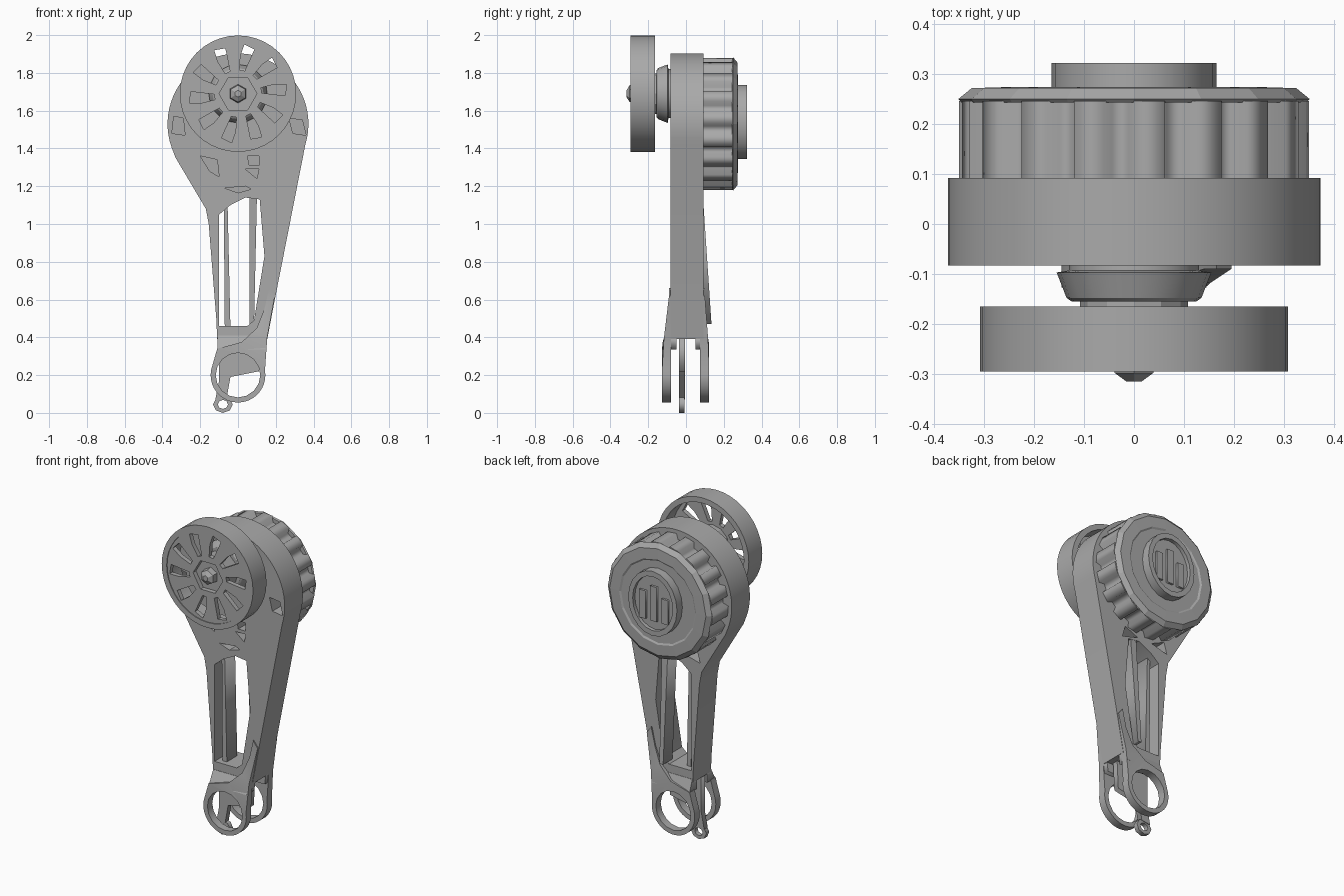
import bpy, bmesh
from math import sin, cos, pi, radians
from mathutils import Matrix

cube = bpy.data.objects.get("Cube")
if cube:
    bpy.data.objects.remove(cube, do_unlink=True)

grey = bpy.data.materials.new("plain grey")
grey.use_nodes = True
colour = (0.4, 0.4, 0.4, 1)
grey.diffuse_color = colour
grey.node_tree.nodes["Principled BSDF"].inputs["Base Color"].default_value = colour

HEAD_Z, HEAD_R = 1.53, 0.373
WHEEL_Z, WHEEL_R = 1.69, 0.308
EYE_Z = 0.2


def finish(name, mesh, smooth):
    mesh.materials.clear()
    mesh.materials.append(grey)
    obj = bpy.data.objects.new(name, mesh)
    bpy.context.collection.objects.link(obj)
    if smooth:
        bpy.ops.object.select_all(action='DESELECT')
        obj.select_set(True)
        bpy.context.view_layer.objects.active = obj
        bpy.ops.object.shade_smooth_by_angle(angle=radians(25))
    return obj


def plate(name, loops, y0, y1, smooth=True, move=None):
    """Extrude x-z outlines (the first is outer, the rest holes) from y0 to y1."""
    curve = bpy.data.curves.new(name, 'CURVE')
    curve.dimensions = '2D'
    curve.fill_mode = 'BOTH'
    curve.extrude = (y1 - y0) / 2
    for loop in loops:
        spline = curve.splines.new('POLY')
        spline.points.add(len(loop) - 1)
        for point, (x, z) in zip(spline.points, loop):
            point.co = (x, z, 0, 1)
        spline.use_cyclic_u = True
    temp = bpy.data.objects.new("outline_helper", curve)
    bpy.context.collection.objects.link(temp)
    graph = bpy.context.evaluated_depsgraph_get()
    mesh = bpy.data.meshes.new_from_object(temp.evaluated_get(graph))
    bpy.data.objects.remove(temp, do_unlink=True)
    mesh.transform(Matrix.Translation((0, (y0 + y1) / 2, 0)) @ Matrix.Rotation(pi / 2, 4, 'X'))
    bm = bmesh.new()
    bm.from_mesh(mesh)
    bmesh.ops.remove_doubles(bm, verts=bm.verts, dist=1e-5)
    if move:
        for v in bm.verts:
            v.co.y = move(v.co)
    bmesh.ops.recalc_face_normals(bm, faces=bm.faces)
    bm.to_mesh(mesh)
    bm.free()
    return finish(name, mesh, smooth)


def lathe(name, z, profile, sides, smooth=True):
    """Turn a closed (radius, y) profile around the y axis at height z."""
    bm = bmesh.new()
    rings = [[bm.verts.new((r * sin(a), y, z + r * cos(a)))
              for a in (2 * pi * i / sides for i in range(sides))] for r, y in profile]
    for low, high in zip(rings, rings[1:]):
        for i in range(sides):
            j = (i + 1) % sides
            bm.faces.new((low[i], low[j], high[j], high[i]))
    bm.faces.new(rings[0])
    bm.faces.new(rings[-1])
    bmesh.ops.recalc_face_normals(bm, faces=bm.faces)
    mesh = bpy.data.meshes.new(name)
    bm.to_mesh(mesh)
    bm.free()
    return finish(name, mesh, smooth)


def arc(cx, cz, rx, a0, a1, n, rz=None):
    rz = rz or rx
    return [(cx + rx * cos(radians(a0 + (a1 - a0) * i / n)),
             cz + rz * sin(radians(a0 + (a1 - a0) * i / n))) for i in range(n + 1)]


def ring(z, r, n, rz=None):
    return arc(0, z, r, 0, 360, n, rz)[:-1]


def box(x0, x1, z0, z1):
    return [(x0, z0), (x1, z0), (x1, z1), (x0, z1)]


# Teardrop arm: two shells with a long slot and small lightening holes
arm = arc(0, HEAD_Z, HEAD_R, -17, 200, 40) + [
    (-0.33, 1.35), (-0.17, 1.08), (-0.155, 1.0), (-0.115, 0.5), (-0.11, 0.39),
    (0.155, 0.39), (0.195, 0.6)]
slot = [(-0.10, 0.46), (0.05, 0.46), (0.085, 0.49), (0.14, 0.83), (0.115, 1.13),
        (0.04, 1.14), (-0.04, 1.10), (-0.1, 1.05)]
low_hole = [(-0.07, 1.19), (0.0, 1.165), (0.07, 1.185), (0.04, 1.2)]
pockets = [[(-0.2, 1.36), (-0.11, 1.34), (-0.1, 1.25), (-0.15, 1.28)],
           [(0.05, 1.36), (0.11, 1.36), (0.11, 1.31), (0.06, 1.31)],
           [(0.04, 1.29), (0.11, 1.29), (0.1, 1.24)],
           [(0.27, 1.56), (0.34, 1.55), (0.36, 1.47), (0.29, 1.48)],
           [(-0.34, 1.57), (-0.29, 1.56), (-0.28, 1.47), (-0.35, 1.48)]]
back_holes = [[(s * 0.05, 1.16), (s * 0.16, 1.13), (s * 0.14, 1.2)] for s in (-1, 1)]
plate("arm_front_shell", [arm, slot, low_hole] + pockets, -0.083, 0)
plate("arm_back_shell", [arm, slot] + back_holes, 0, 0.092)

# Bars inside the slot, the right one leaning back at its foot
plate("slot_bar_left", [[(-0.07, 0.45), (-0.04, 0.45), (-0.055, 1.1), (-0.075, 1.1)]],
      -0.05, 0.05, False)
plate("slot_bar_right", [[(0.06, 0.47), (0.085, 0.47), (0.1, 1.14), (0.06, 1.14)]],
      0.0, 0.09, False, lambda c: c.y + (0.045 if c.z < 0.6 else 0))

# Forked foot: two flared legs, each ending in an eyelet
leg = arc(0, EYE_Z, 0.145, 160, 370, 22) + [
    (0.155, 0.4), (0.195, 0.62), (0.165, 0.66), (0.14, 0.55), (0.1, 0.45),
    (0.02, 0.375), (-0.11, 0.34)]
eye = ring(EYE_Z, 0.118, 16)


def flare(inner, outer, top):
    def move(c):
        if abs(c.y - outer) > 0.01:
            return inner
        t = min(max((c.z - 0.36) / 0.14, 0), 1)
        return outer + (top - outer) * t
    return move


plate("front_leg", [leg, eye], -0.127, -0.08, True, flare(-0.08, -0.127, -0.09))
plate("back_leg", [leg, eye], 0.075, 0.123, True, flare(0.075, 0.123, 0.1))
for name, y0, y1 in (("front_leg_root", -0.125, -0.05), ("back_leg_root", 0.05, 0.12)):
    plate(name, [[(-0.108, 0.335), (0.145, 0.335), (0.155, 0.41), (-0.108, 0.41)]], y0, y1,
          False, lambda c: max(-0.085, min(0.094, c.y)) if c.z > 0.4 else c.y)

# Thin tongue between the legs with a small loop at its tip
plate("tongue", [[(-0.12, 0.07), (-0.06, 0.08), (-0.04, 0.19), (0.11, 0.22), (0.12, 0.42),
                  (-0.1, 0.42), (-0.1, 0.17)]], -0.038, -0.004, False)
plate("tongue_loop", [arc(-0.08, 0.045, 0.052, 0, 315, 7, 0.045),
                      arc(-0.08, 0.045, 0.027, 0, 315, 7, 0.024)], -0.036, -0.008, False)

# Front wheel: rim, spoked face, recessed hub and bolt
plate("wheel_rim", [ring(WHEEL_Z, WHEEL_R, 40), ring(WHEEL_Z, 0.275, 40)], -0.295, -0.165)
windows = []
for i in range(10):
    a = radians(36 * i + 8)
    shape = [(0.125, -0.014), (0.245, -0.045), (0.262, 0.012), (0.2, 0.022), (0.125, 0.014)]
    windows.append([(r * cos(a) - w * sin(a), WHEEL_Z + r * sin(a) + w * cos(a))
                    for r, w in shape])
plate("wheel_face", [ring(WHEEL_Z, 0.278, 40)] + windows + [ring(WHEEL_Z, 0.1, 6)],
      -0.29, -0.262)
lathe("wheel_hub", WHEEL_Z, [(0.108, -0.262), (0.108, -0.15)], 12)
lathe("wheel_bolt", WHEEL_Z, [(0.018, -0.315), (0.045, -0.298), (0.05, -0.26)], 6, False)

# Flared collar joining wheel and arm
lathe("collar", WHEEL_Z, [(0.125, -0.155), (0.135, -0.148), (0.155, -0.097), (0.13, -0.093),
                          (0.13, -0.07)], 20)

# Ribbed rear knob with a chamfered flange
teeth = []
for i in range(18):
    for da, r in ((0, 0.35), (10, 0.35), (12, 0.315), (18, 0.315)):
        a = radians(20 * i + da)
        teeth.append((r * cos(a), HEAD_Z + r * sin(a)))
plate("knob_drum", [teeth], 0.088, 0.246, False)
lathe("knob_flange", HEAD_Z, [(0.345, 0.243), (0.352, 0.25), (0.325, 0.272),
                              (0.26, 0.274), (0.25, 0.268)], 16, False)

# Oval end cap with a raised lip and upright grip bars
cap_z = 1.54
plate("cap_base", [ring(cap_z, 0.163, 20, 0.195)], 0.26, 0.3)
plate("cap_lip", [ring(cap_z, 0.165, 20, 0.197), ring(cap_z, 0.135, 20, 0.165)], 0.27, 0.322)
for i, (x, top) in enumerate(((-0.075, 1.58), (0.0, 1.64), (0.075, 1.6))):
    plate(f"grip_bar_{i + 1}", [box(x - 0.022, x + 0.022, 1.43, top)], 0.29, 0.314, False)
